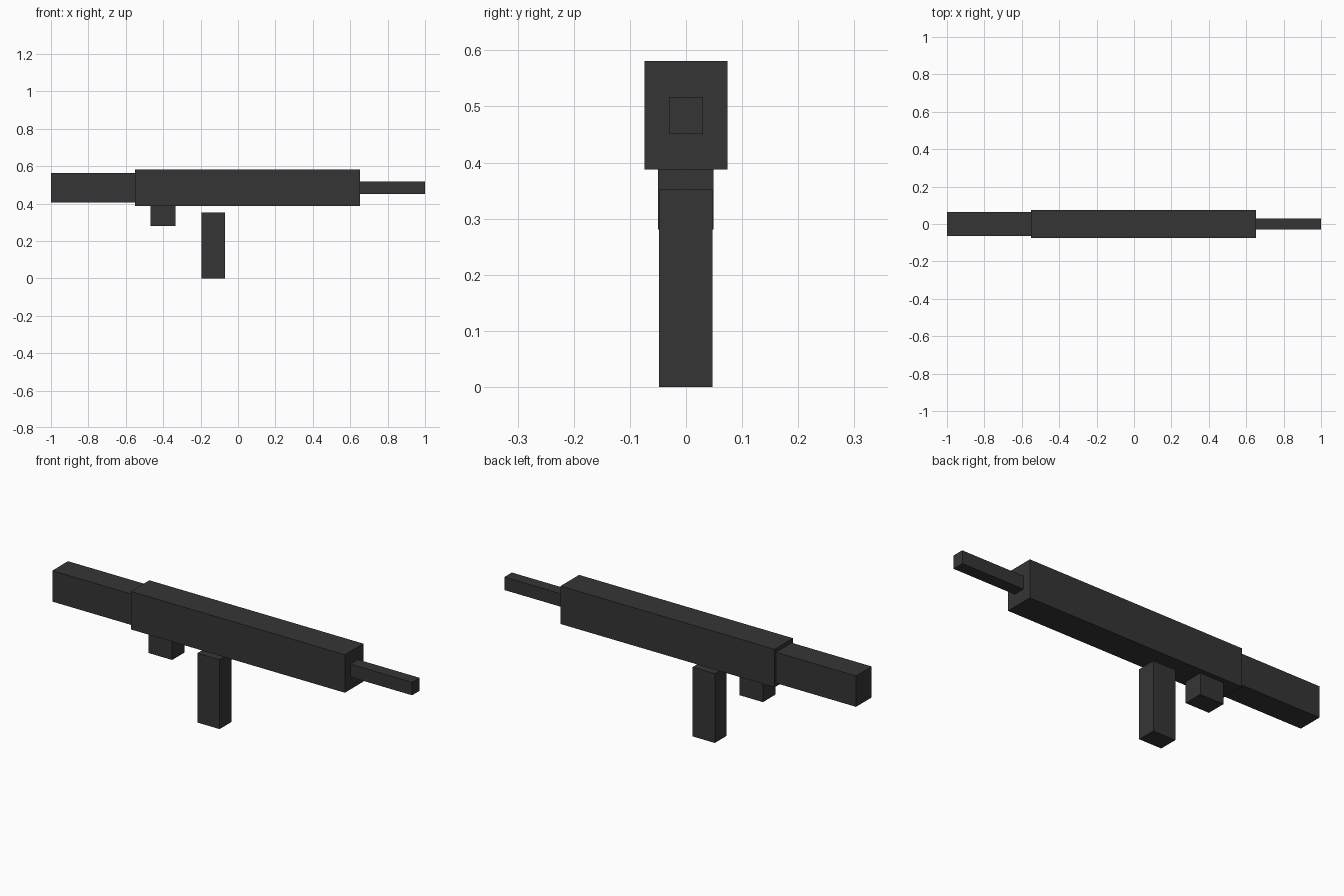
import bpy

cube = bpy.data.objects.get("Cube")
if cube:
    bpy.data.objects.remove(cube, do_unlink=True)

# Single dark finish
COLOUR = (0.036, 0.036, 0.036, 1.0)
dark = bpy.data.materials.new("charcoal")
dark.use_nodes = True
dark.diffuse_color = COLOUR
dark.node_tree.nodes["Principled BSDF"].inputs["Base Color"].default_value = COLOUR


def box(name, x, y, z):
    """Box from (min, max) ranges on each axis."""
    bpy.ops.mesh.primitive_cube_add(size=1)
    ob = bpy.context.object
    ob.name = ob.data.name = name
    for v in ob.data.vertices:
        v.co = [lo if c < 0 else hi for c, (lo, hi) in zip(v.co, (x, y, z))]
    ob.data.materials.append(dark)
    return ob


# Body, with the stock at the -x end and the barrel at the +x end
box("receiver", (-0.55, 0.653), (-0.074, 0.074), (0.388, 0.581))
box("stock", (-1.0, -0.55), (-0.063, 0.063), (0.405, 0.562))
box("barrel", (0.653, 1.0), (-0.03, 0.03), (0.451, 0.517))

# Parts below the body; the front one hangs free with a small gap
box("rear_block", (-0.467, -0.335), (-0.05, 0.049), (0.281, 0.388))
box("lower_magazine", (-0.195, -0.07), (-0.048, 0.047), (0.0, 0.352))
